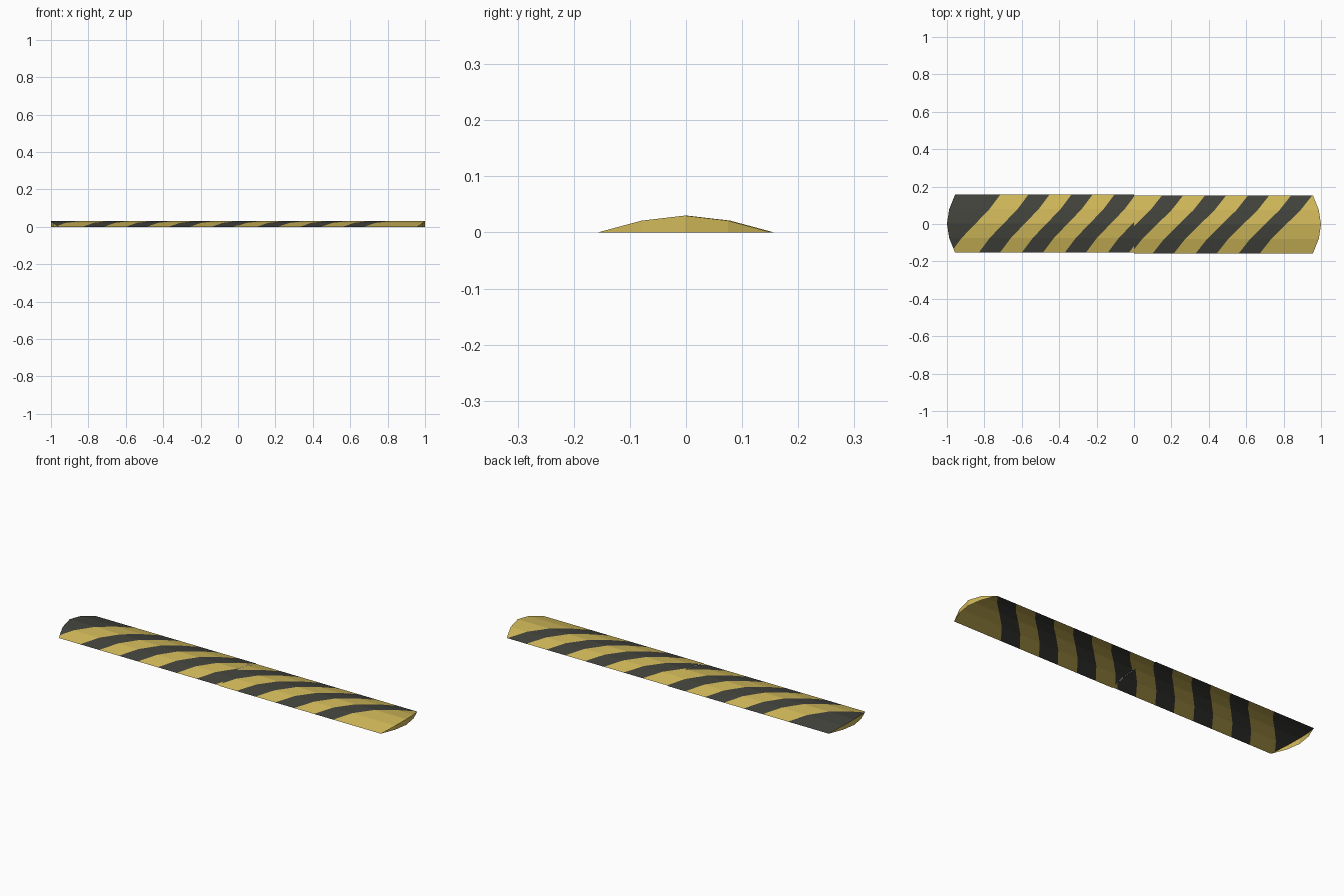
import bpy
import bmesh

cube = bpy.data.objects.get("Cube")
if cube:
    bpy.data.objects.remove(cube, do_unlink=True)


def material(name, color):
    mat = bpy.data.materials.new(name)
    mat.use_nodes = True
    mat.diffuse_color = (*color, 1)
    mat.node_tree.nodes["Principled BSDF"].inputs["Base Color"].default_value = (*color, 1)
    return mat


YELLOW = material("warning yellow", (0.63, 0.48, 0.10))
DARK = material("dark rubber", (0.055, 0.055, 0.046))

# Cross-section rows: y, height, and where the rounded end sits
ROWS = [(0.155, 0.0, 0.957), (0.077, 0.021, 0.988), (0.0, 0.03, 1.0),
        (-0.077, 0.021, 0.988), (-0.155, 0.0, 0.957)]
LEAN = [0.0, 0.22, 0.5, 0.78, 1.0]  # how far the stripes lean at each row


def bump_half(name, side, y_shift, lean, stripes):
    """Open shell from the middle seam to one rounded end, cut along its stripes."""
    bm = bmesh.new()
    is_top = bm.faces.layers.int.new("is_top")
    shifts = [-lean * f for f in LEAN]

    def row_verts(along, flat=False):
        # Vertices are sheared so that every stripe edge is a plain x cut
        return [bm.verts.new((side * along * end - s, y + y_shift, 0 if flat else z))
                for (y, z, end), s in zip(ROWS, shifts)]

    def face(corners, top):
        unique = list(dict.fromkeys(corners))
        f = bm.faces.new(unique if side > 0 else unique[::-1])
        f[is_top] = top

    # Sloped top and the upright end wall, which share the two ground corners
    seam = row_verts(0)
    rim = row_verts(1)
    base = row_verts(1, flat=True)
    for i in (0, -1):
        bm.verts.remove(base[i])
        base[i] = rim[i]
    for i in range(len(ROWS) - 1):
        face((seam[i], seam[i + 1], rim[i + 1], rim[i]), 1)
        face((rim[i], rim[i + 1], base[i + 1], base[i]), 0)

    # Cut the stripe edges and colour the strips between them
    for cut in sorted({c for pair in stripes for c in pair}):
        bmesh.ops.bisect_plane(bm, geom=bm.verts[:] + bm.edges[:] + bm.faces[:],
                               plane_co=(cut, 0, 0), plane_no=(1, 0, 0))
    for f in bm.faces:
        x = f.calc_center_median().x
        f.material_index = int(f[is_top] == 1 and any(a < x < b for a, b in stripes))

    # Undo the shear row by row
    def offset_at(y):
        for i in range(len(ROWS) - 1):
            a, b = ROWS[i][0], ROWS[i + 1][0]
            if y >= b:
                return shifts[i] + (a - y) / (a - b) * (shifts[i + 1] - shifts[i])
        return shifts[-1]

    for v in bm.verts:
        v.co.x += offset_at(v.co.y - y_shift)

    mesh = bpy.data.meshes.new(name)
    bm.faces.layers.int.remove(is_top)
    bm.to_mesh(mesh)
    bm.free()
    mesh.materials.append(YELLOW)
    mesh.materials.append(DARK)
    bpy.context.collection.objects.link(bpy.data.objects.new(name, mesh))


WIDTH, PITCH = 0.113, 0.23
left_stripes = [(0.15 + PITCH * i, 0.15 + PITCH * i + WIDTH) for i in range(4)]
right_stripes = [(0.125 - PITCH * i, 0.125 - PITCH * i + WIDTH) for i in range(4)]
right_stripes.append((-2.0, -0.715))  # solid dark end

bump_half("speed_bump_left_half", 1, -0.002, 0.28, left_stripes)
bump_half("speed_bump_right_half", -1, 0.002, 0.265, right_stripes)
